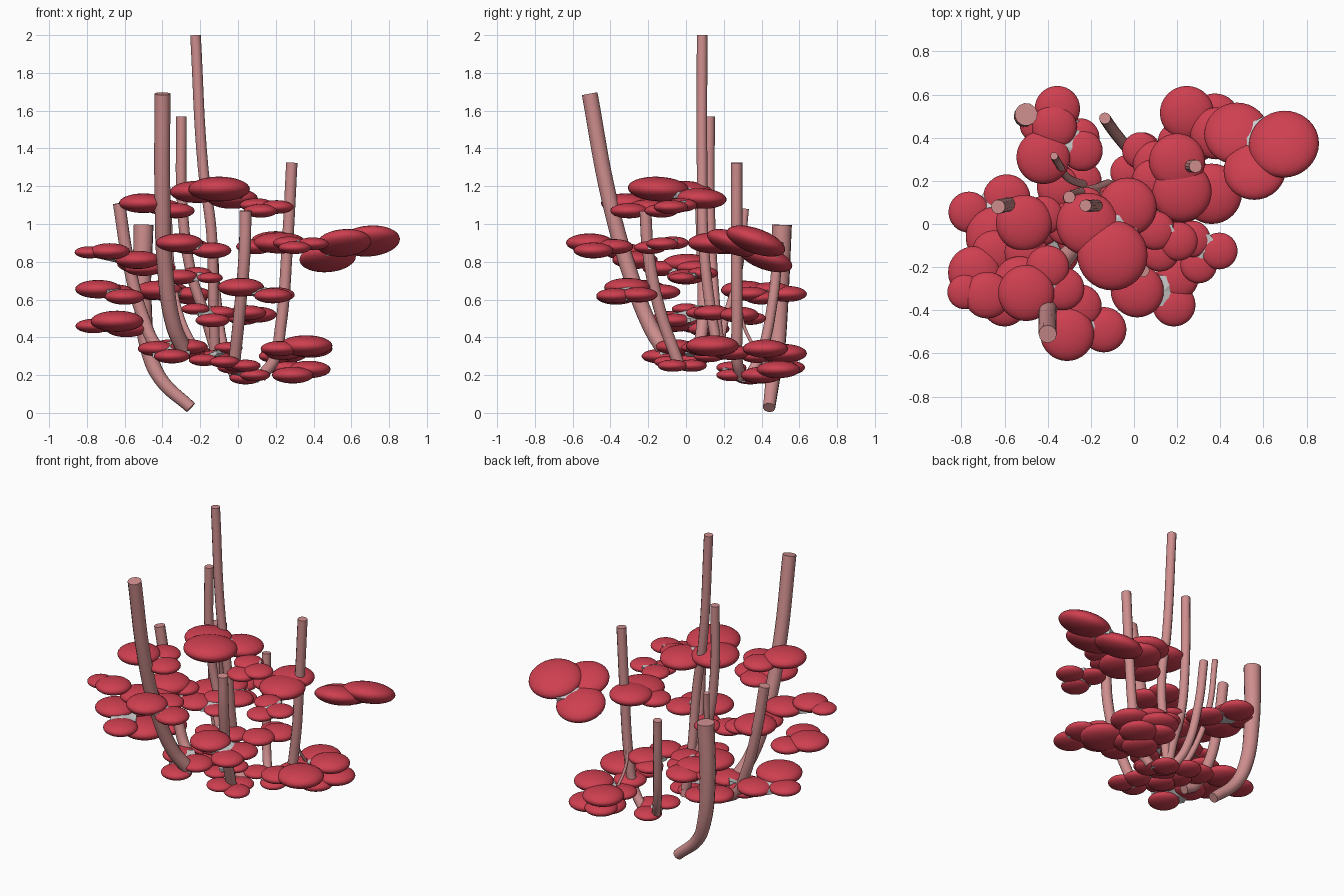
import bpy, bmesh, math
from mathutils import Vector


def material(name, rgb):
    m = bpy.data.materials.new(name)
    m.diffuse_color = (*rgb, 1)
    return m


RED = material("petal_red", (0.62, 0.05, 0.08))
PINK = material("stem_pink", (0.62, 0.27, 0.27))
FLAT = 0.40  # thickness of a petal relative to its width


def add_mesh(name, bm, mat=None):
    mesh = bpy.data.meshes.new(name)
    bm.to_mesh(mesh)
    bm.free()
    if mat:
        mesh.materials.append(mat)
    ob = bpy.data.objects.new(name, mesh)
    bpy.context.collection.objects.link(ob)
    return ob


def cluster(name, *discs, normal=(0, 0, 1)):
    """Three flattened petals joined by a grey web."""
    pos = [Vector(d[:3]) for d in discs]
    rad = [d[3] for d in discs]
    n = Vector(normal).normalized()
    rot = Vector((0, 0, 1)).rotation_difference(n)

    # petals
    bm = bmesh.new()
    for p, r in zip(pos, rad):
        made = bmesh.ops.create_uvsphere(bm, u_segments=32, v_segments=16, radius=r)
        for v in made["verts"]:
            v.co = p + rot @ Vector((v.co.x, v.co.y, v.co.z * FLAT))
    for f in bm.faces:
        f.smooth = True
    add_mesh(name + "_petals", bm, RED)

    # web: star through the petal centres and the notches between them
    mid = sum(pos, Vector()) / 3
    small = min(rad)
    ring = []
    for i in range(3):
        j = (i + 1) % 3
        half = (pos[i] + pos[j]) / 2
        notch = half + (half - mid).normalized() * 0.68 * min(rad[i], rad[j])
        ring += [(pos[i], 0.7 * FLAT * rad[i]), (notch, 0.3 * FLAT * small)]
    bm = bmesh.new()
    rows = []
    for s in (1, -1):
        c = bm.verts.new(mid + n * 0.75 * FLAT * small * s)
        loop = [bm.verts.new(p + n * t * s) for p, t in ring]
        rows.append(loop)
        for k in range(6):
            bm.faces.new((c, loop[k], loop[(k + 1) % 6]))
    for k in range(6):
        m = (k + 1) % 6
        bm.faces.new((rows[0][k], rows[0][m], rows[1][m], rows[1][k]))
    bmesh.ops.recalc_face_normals(bm, faces=bm.faces)
    add_mesh(name + "_web", bm)


def stem(name, radius, *path, end=1.0):
    """Round tube from the top point down to the root."""
    cu = bpy.data.curves.new(name, "CURVE")
    cu.dimensions = "3D"
    cu.bevel_depth = radius
    cu.bevel_resolution = 4
    cu.resolution_u = 8
    cu.use_fill_caps = True
    sp = cu.splines.new("BEZIER")
    sp.bezier_points.add(len(path) - 1)
    for i, (p, co) in enumerate(zip(sp.bezier_points, path)):
        p.co = co
        p.radius = 1 + (end - 1) * i / (len(path) - 1)
        p.handle_left_type = p.handle_right_type = "AUTO"
    cu.materials.append(PINK)
    ob = bpy.data.objects.new(name, cu)
    bpy.context.collection.objects.link(ob)


# stems
stem("tall_stem", 0.028, (-.225, .085, 2), (-.185, .085, 1.3), (-.14, .09, .95), (-.13, .13, .55), (-.12, .18, .28))
stem("front_stem", 0.042, (-.4, -.51, 1.69), (-.4, -.41, 1.15), (-.385, -.3, .75), (-.34, -.19, .46), (-.29, -.12, .34))
stem("middle_stem", 0.028, (-.3, .125, 1.57), (-.295, .125, 1.1), (-.25, .14, .75), (-.17, .16, .5), (-.12, .18, .33))
stem("right_stem", 0.03, (.285, .268, 1.325), (.262, .268, .9), (.225, .27, .45), (.19, .27, .28), (.12, .29, .19))
stem("left_stem", 0.033, (-.63, .08, 1.11), (-.58, .09, .8), (-.5, .09, .5), (-.42, .07, .34), (-.34, .06, .29))
stem("back_stem", 0.053, (-.5, .508, .995), (-.505, .495, .6), (-.47, .48, .32), (-.41, .46, .18), (-.25, .44, .028), end=.62)
stem("short_back_stem", 0.027, (-.135, .49, .905), (-.115, .46, .6), (-.07, .4, .32), (-.02, .34, .2))
stem("thin_stem", 0.018, (-.37, .315, 1.08), (-.35, .28, .75), (-.3, .21, .5), (-.22, .18, .33))
stem("inner_stem", 0.032, (.04, -.215, 1.07), (.035, -.2, .85), (.01, -.14, .55), (-.02, -.04, .26))
stem("twig", 0.009, (.23, .28, .62), (.22, .31, .45), (.24, .4, .29))

# petal clusters on the upper level
cluster("crown", (-.10, -.145, 1.185, .163), (-.03, .08, 1.135, .135), (-.215, 0, 1.17, .145), normal=(0, .05, 1))
cluster("front_top", (-.50, -.32, 1.11, .13), (-.33, -.3, 1.07, .1), (-.4, -.2, 1.09, .1))
cluster("inner_top", (.12, -.13, 1.07, .09), (.205, -.08, 1.09, .09), (.1, -.03, 1.1, .09))
cluster("big_right", (.695, .37, .91, .163), (.475, .42, .82, .15), (.56, .25, .90, .145), normal=(-.08, .35, 1))
cluster("right_upper", (.22, .15, .9, .14), (.2, .29, .91, .13), (.09, .2, .88, .1))
cluster("right_small", (.395, -.125, .895, .085), (.27, -.07, .9, .085), (.3, -.19, .875, .085))
cluster("front_upper", (-.31, -.51, .9, .125), (-.14, -.49, .86, .105), (-.25, -.38, .88, .1))
cluster("left_upper", (-.785, -.315, .85, .08), (-.68, -.33, .855, .108), (-.53, -.27, .81, .12))

# petal clusters on the middle level
cluster("left_middle", (-.51, .005, .79, .13), (-.5, -.13, .765, .1), (-.42, .04, .77, .09))
cluster("left_outer", (-.74, -.225, .655, .122), (-.6, -.37, .615, .105), (-.65, -.13, .64, .1))
cluster("centre_middle", (-.31, 0, .72, .1), (-.15, -.02, .715, .07), (-.22, .09, .74, .08))
cluster("inner_middle", (.015, -.31, .665, .123), (.185, -.375, .62, .1), (.2, -.25, .625, .1))
cluster("back_middle", (-.42, .31, .65, .125), (-.24, .34, .63, .095), (-.37, .45, .65, .105))
cluster("back_outer", (-.355, .535, .63, .105), (-.45, .46, .63, .08), (-.25, .4, .61, .09))
cluster("centre_low", (-.225, 0, .55, .075), (-.135, -.06, .49, .09), (-.1, .09, .53, .09))
cluster("right_middle", (.1, .28, .52, .105), (.03, .34, .5, .085), (.05, .14, .53, .1))

# petal clusters near the base
cluster("left_low", (-.64, -.06, .485, .14), (-.765, .055, .46, .095), (-.59, .12, .445, .11))
cluster("right_low", (.36, .14, .355, .14), (.22, .1, .34, .1), (.24, .24, .32, .1))
cluster("back_right_low", (.245, .515, .315, .125), (.38, .42, .34, .12), (.2, .38, .3, .09))
cluster("back_right_base", (.375, .49, .23, .115), (.29, .4, .2, .11), (.25, .53, .24, .1))
cluster("left_base", (-.43, 0, .34, .1), (-.26, -.06, .35, .1), (-.35, -.14, .3, .095))
cluster("thin_base", (-.35, .17, .35, .1), (-.24, .2, .33, .09), (-.26, .1, .32, .085))
cluster("centre_base", (-.05, .05, .345, .075), (-.12, .12, .3, .08), (-.18, .04, .28, .08))
cluster("inner_base", (.04, -.07, .25, .08), (-.07, -.09, .27, .08), (.0, .03, .25, .08))
cluster("back_base", (.04, .34, .185, .085), (-.03, .24, .24, .08), (.09, .24, .2, .08))
